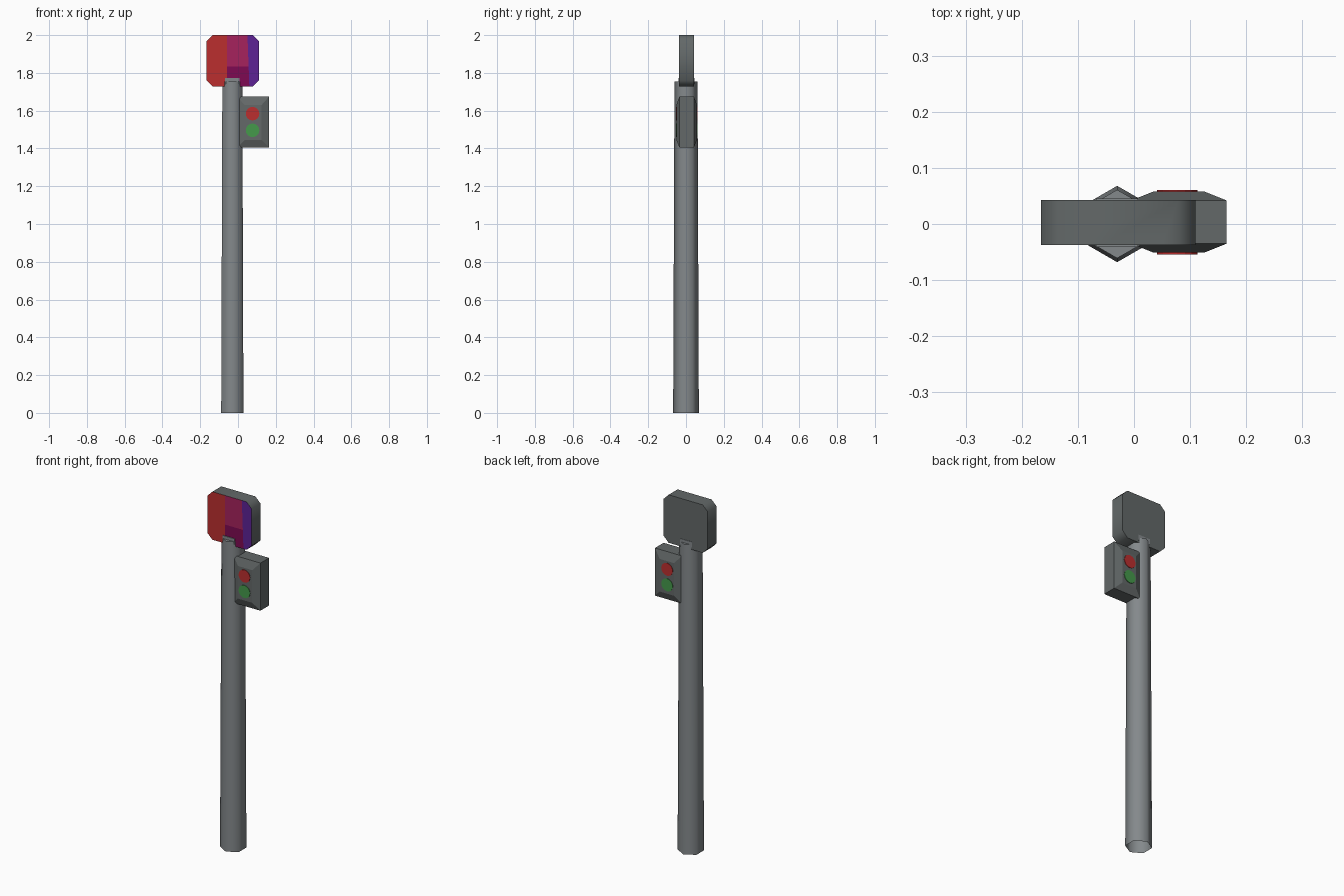
import bpy, bmesh, math
from mathutils import Vector

if "Cube" in bpy.data.objects:
    bpy.data.objects.remove(bpy.data.objects["Cube"])


def mat(name, r, g, b):
    m = bpy.data.materials.new(name)
    m.diffuse_color = (r, g, b, 1)
    m.use_nodes = True
    m.node_tree.nodes["Principled BSDF"].inputs["Base Color"].default_value = m.diffuse_color
    return m


POLE = mat("pole grey", 0.23, 0.25, 0.26)
DARK = mat("dark grey", 0.125, 0.14, 0.14)
RED = mat("red", 0.50, 0.028, 0.028)
CRIMSON = mat("crimson", 0.38, 0.016, 0.11)
PLUM = mat("plum", 0.21, 0.003, 0.085)
VIOLET = mat("violet", 0.11, 0.016, 0.30)
GREEN = mat("green", 0.06, 0.32, 0.07)


def finish(name, bm, mats, smooth=None):
    me = bpy.data.meshes.new(name)
    bm.to_mesh(me)
    bm.free()
    ob = bpy.data.objects.new(name, me)
    bpy.context.collection.objects.link(ob)
    for m in mats:
        me.materials.append(m)
    if smooth:
        bpy.ops.object.select_all(action='DESELECT')
        ob.select_set(True)
        bpy.context.view_layer.objects.active = ob
        bpy.ops.object.shade_smooth_by_angle(angle=math.radians(smooth))
    return ob


def loft(bm, rings, cap_first=True):
    """Join equal rings of points with quads and cap the ends."""
    vs = [[bm.verts.new(p) for p in r] for r in rings]
    n = len(vs[0])
    for a, b in zip(vs, vs[1:]):
        for i in range(n):
            j = (i + 1) % n
            bm.faces.new((a[i], a[j], b[j], b[i]))
    if cap_first:
        bm.faces.new(vs[0][::-1])
    bm.faces.new(vs[-1])
    bmesh.ops.recalc_face_normals(bm, faces=bm.faces)


def rect(x0, x1, z0, z1, y):
    return [(x0, y, z0), (x1, y, z0), (x1, y, z1), (x0, y, z1)]


# Tapered six-sided pole, open at the foot
def hexagon(r, z):
    return [(-0.03 + r * math.sin(i * math.pi / 3),
             r * math.cos(i * math.pi / 3), z) for i in range(6)]


bm = bmesh.new()
loft(bm, [hexagon(0.068, 0), hexagon(0.061, 1.755)], cap_first=False)
finish("pole", bm, [POLE], 65)

# Small collar that holds the sign
bm = bmesh.new()
loft(bm, [rect(-0.068, 0.007, 1.74, 1.772, y) for y in (-0.041, 0.045)])
finish("sign_collar", bm, [POLE])


# Sign with cut corners and a coloured front
def sign_ring(y):
    x0, x1, z0, z1, c = -0.166, 0.11, 1.728, 2.0, 0.031
    pts = [(x0 + c, z0), (x1 - c, z0), (x1, z0 + c), (x1, z1 - c),
           (x1 - c, z1), (x0 + c, z1), (x0, z1 - c), (x0, z0 + c)]
    return [(x, y, z) for x, z in pts]


bm = bmesh.new()
loft(bm, [sign_ring(-0.037), sign_ring(0.043)])


def is_front(f):
    return f.normal.y < -0.9


def cut(co, no, keep=lambda f: True):
    faces = [f for f in bm.faces if is_front(f) and keep(f)]
    edges = {e for f in faces for e in f.edges}
    verts = {v for f in faces for v in f.verts}
    bmesh.ops.bisect_plane(bm, geom=faces + list(edges) + list(verts),
                           plane_co=co, plane_no=no)
    bm.normal_update()


edge_p, edge_n = Vector((0.05, 0, 2.0)), Vector((0.27, 0, 0.01))
cut((-0.057, 0, 0), (1, 0, 0))
cut(edge_p, edge_n)
cut((0, 0, 1.835), (0, 0, 1),
    lambda f: -0.05 < f.calc_center_median().x < 0.05)
for f in bm.faces:
    if is_front(f):
        c = f.calc_center_bounds()
        if c.x < -0.057:
            f.material_index = 1
        elif (c - edge_p).dot(edge_n) > 0:
            f.material_index = 4
        else:
            f.material_index = 2 if c.z > 1.835 else 3
finish("sign", bm, [DARK, RED, CRIMSON, PLUM, VIOLET], 50)

# Signal box with bevelled front and back
bm = bmesh.new()
outer = (-0.005, 0.165, 1.405, 1.675)
inner = (0.035, 0.125, 1.445, 1.63)
loft(bm, [rect(*inner, -0.051), rect(*outer, -0.035),
          rect(*outer, 0.042), rect(*inner, 0.058)])
finish("signal_box", bm, [DARK])

# Lamps on both sides
for side, y in (("front", -0.052), ("back", 0.059)):
    for name, z, m in (("red", 1.584, RED), ("green", 1.496, GREEN)):
        bm = bmesh.new()
        loft(bm, [[(0.077 + 0.036 * math.cos(a * math.pi / 8), y + d,
                    z + 0.036 * math.sin(a * math.pi / 8))
                   for a in range(16)] for d in (-0.002, 0.002)])
        finish(f"{name}_lamp_{side}", bm, [m])
